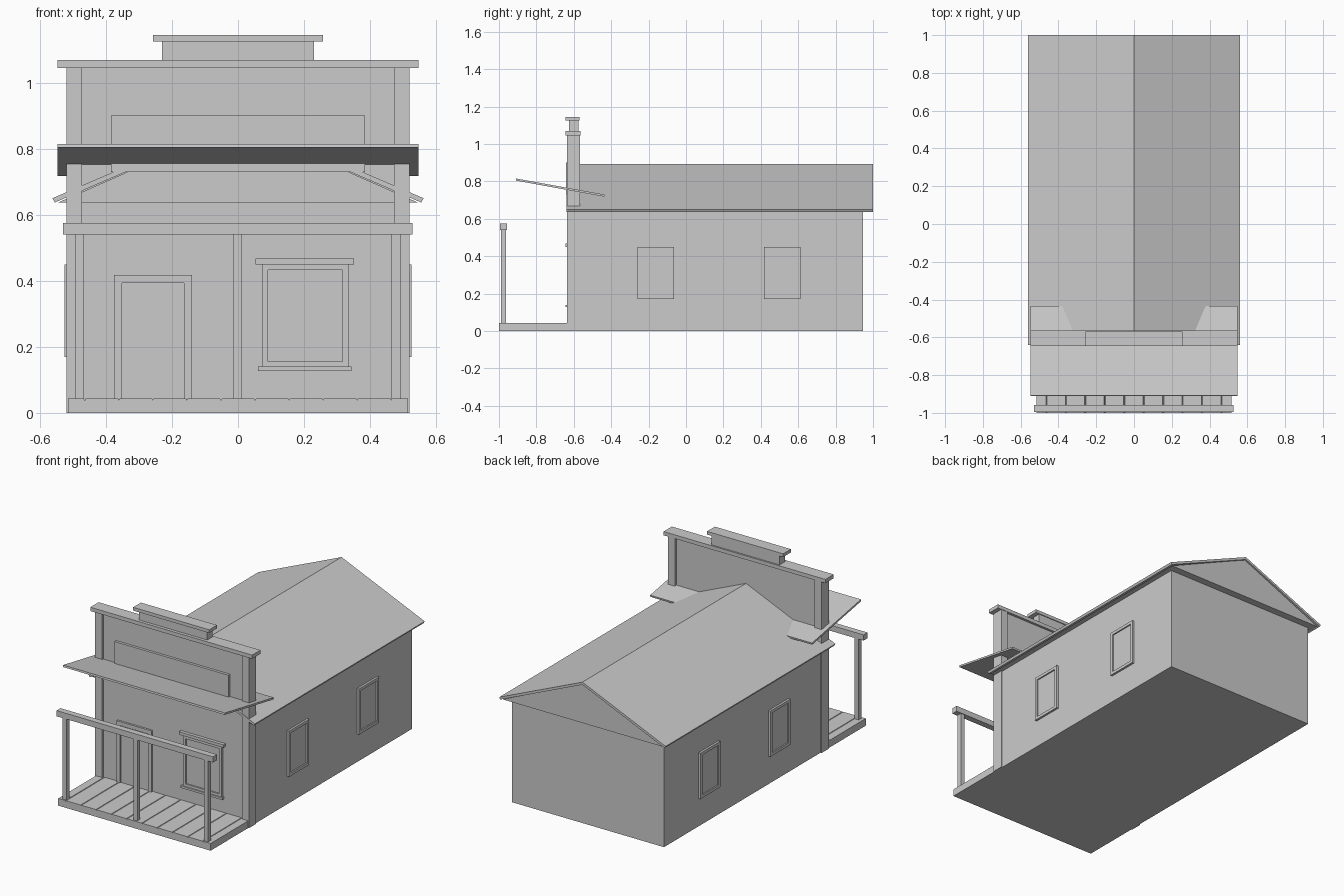
import bpy, bmesh

if "Cube" in bpy.data.objects:
    bpy.data.objects.remove(bpy.data.objects["Cube"])

grey = bpy.data.materials.new("plain_grey")
grey.diffuse_color = (0.6, 0.6, 0.6, 1)
grey.use_nodes = True
grey.node_tree.nodes["Principled BSDF"].inputs["Base Color"].default_value = grey.diffuse_color


def finish(name, bm):
    bmesh.ops.recalc_face_normals(bm, faces=bm.faces)
    me = bpy.data.meshes.new(name)
    bm.to_mesh(me)
    bm.free()
    me.materials.append(grey)
    ob = bpy.data.objects.new(name, me)
    bpy.context.collection.objects.link(ob)
    return ob


def box(name, x0, x1, y0, y1, z0, z1):
    bm = bmesh.new()
    bmesh.ops.create_cube(bm, size=1)
    for v in bm.verts:
        v.co = ((x0 + x1) / 2 + v.co.x * (x1 - x0),
                (y0 + y1) / 2 + v.co.y * (y1 - y0),
                (z0 + z1) / 2 + v.co.z * (z1 - z0))
    return finish(name, bm)


def extrude(name, pts, a, b, axis="y"):
    """Extrude a closed profile: (x, z) along y, or (y, z) along x."""
    bm = bmesh.new()
    place = (lambda p, t: (p[0], t, p[1])) if axis == "y" else (lambda p, t: (t, p[0], p[1]))
    face = bm.faces.new([bm.verts.new(place(p, a)) for p in pts])
    ext = bmesh.ops.extrude_face_region(bm, geom=[face])
    move = (0, b - a, 0) if axis == "y" else (b - a, 0, 0)
    bmesh.ops.translate(bm, vec=move, verts=[g for g in ext["geom"] if isinstance(g, bmesh.types.BMVert)])
    return finish(name, bm)


def frame(name, u0, u1, z0, z1, w, near, far, axis, sill=True):
    """Rectangular surround standing on a wall; axis is the wall normal."""
    bars = [("left", u0, u0 + w, z0, z1), ("right", u1 - w, u1, z0, z1),
            ("top", u0 + w, u1 - w, z1 - w, z1)]
    if sill:
        bars.append(("bottom", u0 + w, u1 - w, z0, z0 + w))
    for part, a, b, c, d in bars:
        if axis == "y":
            box(f"{name}_{part}", a, b, near, far, c, d)
        else:
            box(f"{name}_{part}", near, far, a, b, c, d)


# Main building
box("main_walls", -0.513, 0.513, -0.60, 0.945, 0, 0.64)
extrude("gable_infill", [(-0.545, 0.637), (0.545, 0.637), (0, 0.877)], -0.63, 0.99)
extrude("roof", [(-0.562, 0.65), (0, 0.892), (0.562, 0.65),
                 (0.555, 0.637), (0, 0.876), (-0.555, 0.637)], -0.64, 1.0)

# False front
box("facade_wall", -0.475, 0.475, -0.625, -0.58, 0, 1.045)
for s, side in ((-1, "left"), (1, "right")):
    x = sorted((s * 0.472, s * 0.52))
    box(f"{side}_corner_post", *x, -0.637, -0.567, 0, 1.045)
box("facade_cornice", -0.547, 0.547, -0.645, -0.565, 1.045, 1.068)
box("crest_block", -0.23, 0.23, -0.626, -0.575, 1.068, 1.125)
box("crest_cap", -0.257, 0.257, -0.645, -0.57, 1.125, 1.145)
box("blank_sign_panel", -0.385, 0.385, -0.641, -0.62, 0.73, 0.90)

# Awning board sloping through the facade
extrude("awning", [(-0.91, 0.804), (-0.908, 0.815), (-0.435, 0.729), (-0.437, 0.718)],
        -0.547, 0.547, "x")

# Porch deck with V grooves between boards
top = [(-0.515, 0.044)]
for i in range(10):
    g = -0.464 + i * 0.1031
    top += [(g - 0.003, 0.044), (g, 0.038), (g + 0.003, 0.044)]
top += [(0.515, 0.044), (0.515, 0), (-0.515, 0)]
extrude("porch_deck", top, -1.0, -0.615)

# Porch posts and beam
for name, x in (("left", -0.48), ("middle", -0.001), ("right", 0.478)):
    box(f"{name}_porch_post", x - 0.0135, x + 0.0135, -0.99, -0.962, 0.04, 0.54)
box("porch_beam", -0.53, 0.528, -0.995, -0.957, 0.54, 0.575)

# Door
frame("door_frame", -0.376, -0.139, 0.04, 0.418, 0.024, -0.637, -0.62, "y", sill=False)
box("door_panel", -0.354, -0.161, -0.629, -0.62, 0.04, 0.397)

# Front window
frame("front_window_frame", 0.073, 0.335, 0.138, 0.45, 0.018, -0.637, -0.62, "y")
box("front_window_pane", 0.088, 0.32, -0.629, -0.62, 0.15, 0.435)
box("front_window_lintel", 0.053, 0.352, -0.645, -0.62, 0.45, 0.468)
box("front_window_sill", 0.061, 0.344, -0.643, -0.62, 0.127, 0.14)

# Side windows, two on each side
for s, side in ((-1, "left"), (1, "right")):
    for n, y in (("front", -0.161), ("rear", 0.515)):
        near, far = sorted((s * 0.505, s * 0.526))
        frame(f"{side}_{n}_window_frame", y - 0.097, y + 0.097, 0.17, 0.45, 0.018, near, far, "x")
        near, far = sorted((s * 0.505, s * 0.518))
        box(f"{side}_{n}_window_pane", near, far, y - 0.08, y + 0.08, 0.185, 0.435)
